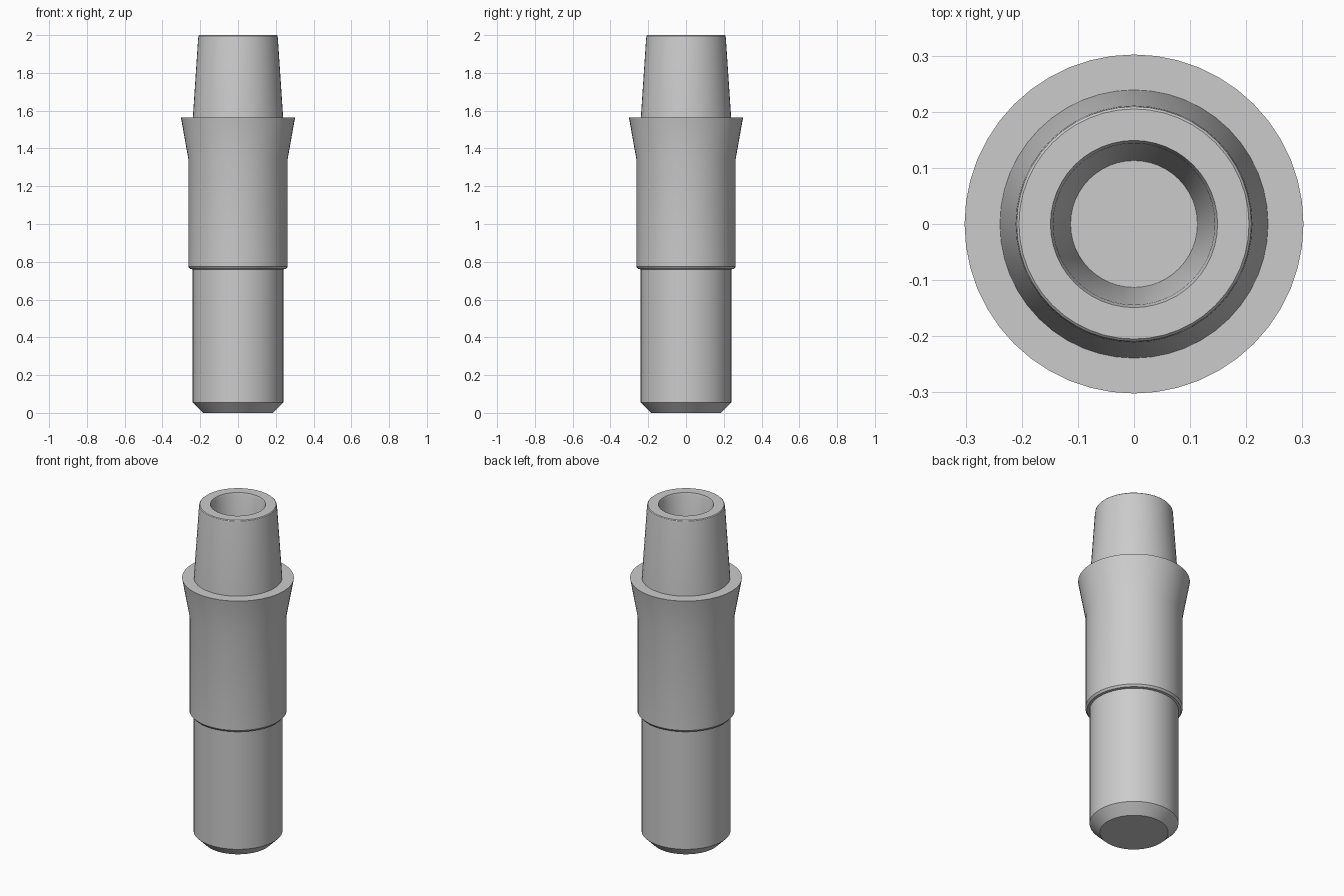
import bpy, bmesh, math

cube = bpy.data.objects.get("Cube")
if cube:
    bpy.data.objects.remove(cube)

SEGMENTS = 48

grey = bpy.data.materials.new("plain grey")
grey.use_nodes = True
colour = (0.6, 0.6, 0.6, 1)
grey.diffuse_color = colour
grey.node_tree.nodes["Principled BSDF"].inputs["Base Color"].default_value = colour


def lathe(name, profile):
    """Spin a radius/height profile around the z axis."""
    bm = bmesh.new()
    verts = [bm.verts.new((r, 0, z)) for r, z in profile]
    edges = [bm.edges.new(pair) for pair in zip(verts, verts[1:])]
    bmesh.ops.spin(bm, geom=verts + edges, cent=(0, 0, 0), axis=(0, 0, 1),
                   angle=math.tau, steps=SEGMENTS, use_duplicate=False)
    bmesh.ops.remove_doubles(bm, verts=bm.verts[:], dist=0.0005)
    bmesh.ops.recalc_face_normals(bm, faces=bm.faces[:])
    mesh = bpy.data.meshes.new(name)
    bm.to_mesh(mesh)
    bm.free()
    mesh.materials.append(grey)
    obj = bpy.data.objects.new(name, mesh)
    bpy.context.collection.objects.link(obj)
    bpy.ops.object.select_all(action="DESELECT")
    obj.select_set(True)
    bpy.context.view_layer.objects.active = obj
    bpy.ops.object.shade_smooth_by_angle(angle=math.radians(30))
    return obj


shank = [(0, 0), (0.185, 0), (0.24, 0.055), (0.24, 0.76)]
sleeve = [(0.254, 0.762), (0.263, 0.774), (0.263, 1.345)]
collar = [(0.302, 1.563), (0.239, 1.563)]
tapered_neck = [(0.211, 1.985), (0.209, 1.996), (0.205, 2.0)]
bore = [(0.149, 2.0), (0.144, 1.985), (0.113, 1.56), (0, 1.56)]

lathe("stepped_peg", shank + sleeve + collar + tapered_neck + bore)
